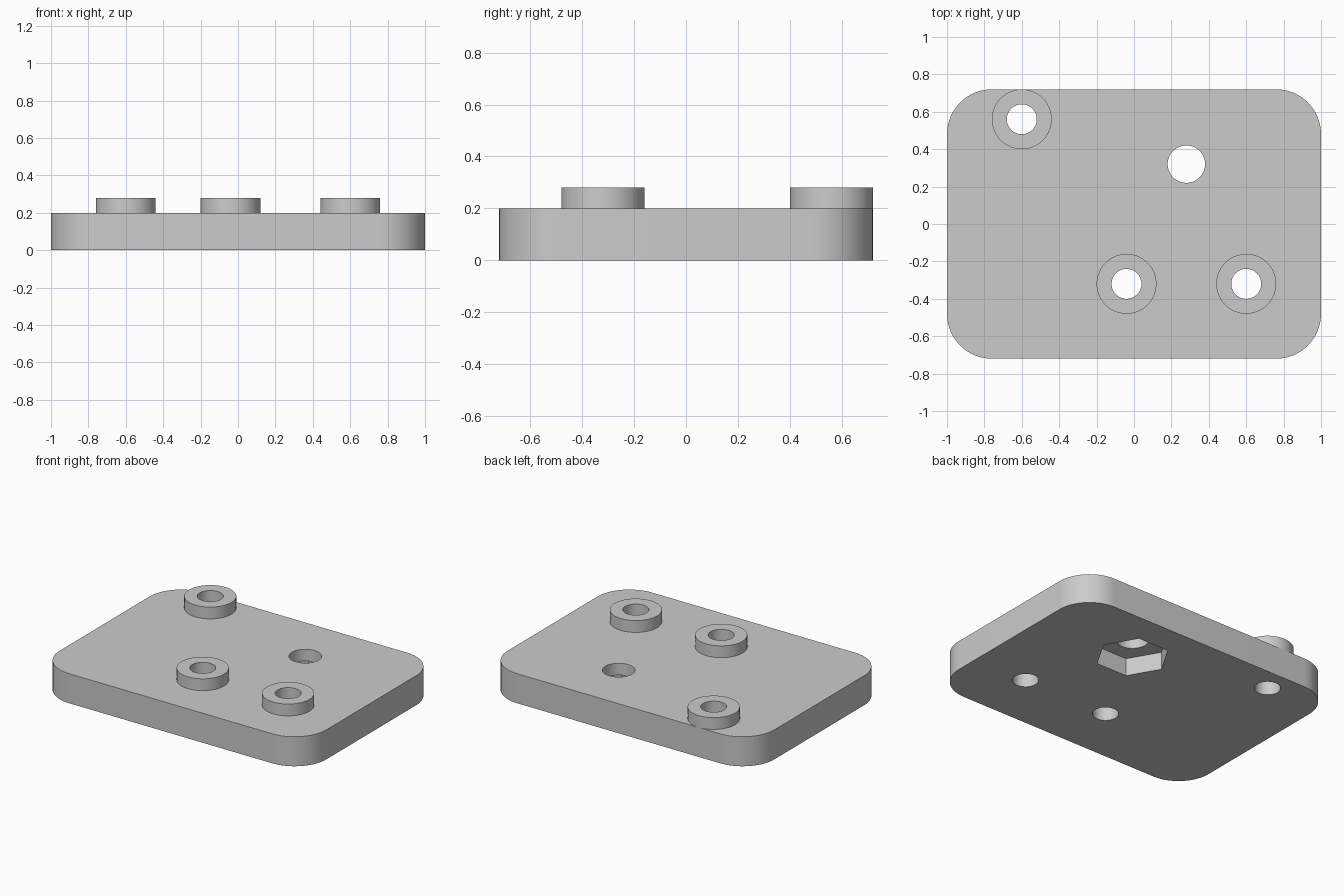
import bpy, bmesh, math

cube = bpy.data.objects.get("Cube")
if cube:
    bpy.data.objects.remove(cube, do_unlink=True)

LENGTH, WIDTH, THICK, CORNER = 2.0, 1.44, 0.2, 0.24
BOSS_TOP, BOSS_R, BORE_R = 0.28, 0.16, 0.08
BOSSES = {"back_boss": (-0.6, 0.56), "middle_boss": (-0.04, -0.32), "front_boss": (0.6, -0.32)}
BOLT = (0.28, 0.32)

grey = bpy.data.materials.new("plain_grey")
grey.use_nodes = True
grey.diffuse_color = (0.6, 0.6, 0.6, 1)
grey.node_tree.nodes["Principled BSDF"].inputs["Base Color"].default_value = (0.6, 0.6, 0.6, 1)


def prism(name, outline, z0, z1):
    """Extrude a counter-clockwise outline from z0 up to z1."""
    bm = bmesh.new()
    face = bm.faces.new([bm.verts.new((x, y, z0)) for x, y in outline])
    top = bmesh.ops.extrude_face_region(bm, geom=[face])["geom"]
    verts = [v for v in top if isinstance(v, bmesh.types.BMVert)]
    bmesh.ops.translate(bm, verts=verts, vec=(0, 0, z1 - z0))
    bmesh.ops.recalc_face_normals(bm, faces=bm.faces)
    mesh = bpy.data.meshes.new(name)
    bm.to_mesh(mesh)
    bm.free()
    mesh.materials.append(grey)
    obj = bpy.data.objects.new(name, mesh)
    bpy.context.collection.objects.link(obj)
    return obj


def ring(centre, radius, sides=72):
    return [(centre[0] + radius * math.cos(math.tau * i / sides),
             centre[1] + radius * math.sin(math.tau * i / sides)) for i in range(sides)]


def rounded_rectangle(length, width, radius, steps=20):
    points = []
    for k, (sx, sy) in enumerate([(1, 1), (-1, 1), (-1, -1), (1, -1)]):
        cx, cy = sx * (length / 2 - radius), sy * (width / 2 - radius)
        for i in range(steps + 1):
            a = math.pi / 2 * (k + i / steps)
            points.append((cx + radius * math.cos(a), cy + radius * math.sin(a)))
    return points


def activate(obj):
    bpy.ops.object.select_all(action="DESELECT")
    obj.select_set(True)
    bpy.context.view_layer.objects.active = obj


def cut(target, outline, z0, z1):
    cutter = prism("cutter", outline, z0, z1)
    cutter.hide_render = True
    mod = target.modifiers.new("cut", "BOOLEAN")
    mod.operation, mod.solver, mod.object = "DIFFERENCE", "EXACT", cutter
    activate(target)
    bpy.ops.object.modifier_apply(modifier=mod.name)
    bpy.data.objects.remove(cutter, do_unlink=True)


# Base plate with a bolt hole and a hexagonal nut pocket underneath
plate = prism("base_plate", rounded_rectangle(LENGTH, WIDTH, CORNER), 0, THICK)
cut(plate, ring(BOLT, 0.1), -0.1, 0.4)
cut(plate, ring(BOLT, 0.231, 6), -0.1, 0.12)
parts = [plate]

# Raised bosses, each bored through together with the plate
for name, centre in BOSSES.items():
    boss = prism(name, ring(centre, BOSS_R), THICK, BOSS_TOP)
    for part in (plate, boss):
        cut(part, ring(centre, BORE_R), -0.1, 0.4)
    parts.append(boss)

for part in parts:
    activate(part)
    bpy.ops.object.shade_smooth_by_angle(angle=math.radians(30))
